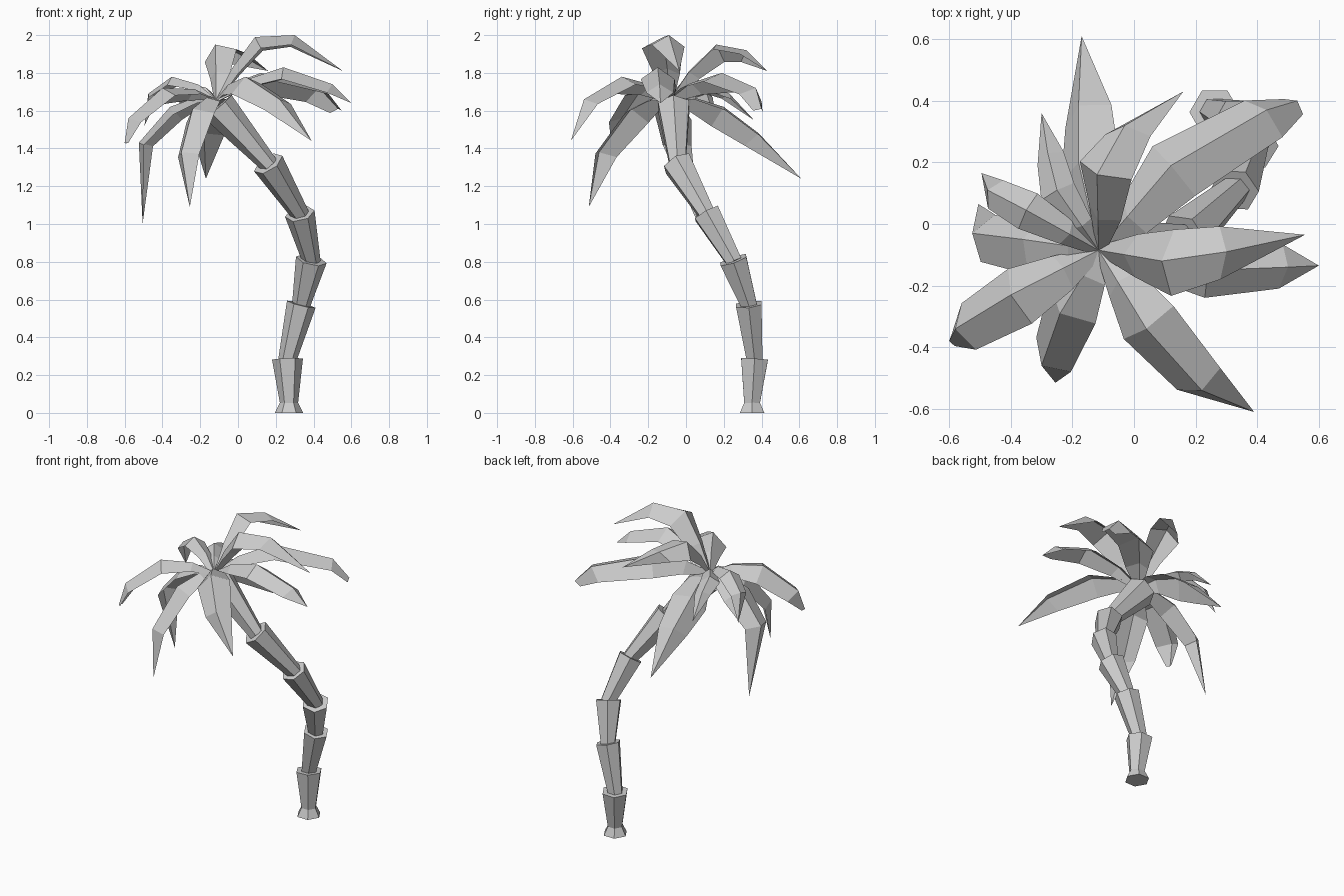
import bpy, bmesh, math
from mathutils import Matrix, Vector

old = bpy.data.objects.get("Cube")
if old:
    bpy.data.objects.remove(old, do_unlink=True)

grey = bpy.data.materials.new("plain_grey")
grey.use_nodes = True
COLOUR = (0.6, 0.6, 0.6, 1)
grey.diffuse_color = COLOUR
grey.node_tree.nodes["Principled BSDF"].inputs["Base Color"].default_value = COLOUR


def finish(name, bm):
    mesh = bpy.data.meshes.new(name)
    bm.to_mesh(mesh)
    bm.free()
    mesh.materials.append(grey)
    obj = bpy.data.objects.new(name, mesh)
    bpy.context.collection.objects.link(obj)
    return obj


def trunk_piece(name, rings, sides=6):
    """Closed six-sided piece; each ring is (centre, radius, axis)."""
    bm = bmesh.new()
    loops = []
    for centre, radius, axis in rings:
        turn = Vector((0, 0, 1)).rotation_difference(axis)
        loop = []
        for i in range(sides):
            a = math.tau * i / sides
            offset = Vector((math.cos(a), math.sin(a), 0)) * radius
            loop.append(bm.verts.new(centre + turn @ offset))
        loops.append(loop)
    for low, high in zip(loops, loops[1:]):
        for i in range(sides):
            j = (i + 1) % sides
            bm.faces.new((low[i], low[j], high[j], high[i]))
    bm.faces.new(loops[0][::-1])
    bm.faces.new(loops[-1])
    return finish(name, bm)


# Trunk: flared foot, then stacked pieces that widen upward
UP = Vector((0, 0, 1))
joints = [Vector(p) for p in (
    (0.27, 0.35, 0.06), (0.262, 0.363, 0.285), (0.335, 0.332, 0.575),
    (0.388, 0.25, 0.81), (0.327, 0.11, 1.055), (0.16, -0.045, 1.32),
    (-0.105, -0.065, 1.62))]
tops = [0.082, 0.078, 0.083, 0.08, 0.086, 0.095]
trunk_piece("trunk_foot", [(Vector((0.27, 0.35, 0)), 0.075, UP),
                           (joints[0], 0.045, UP)])
for n, (a, b) in enumerate(zip(joints, joints[1:])):
    axis = (b - a).normalized()
    trunk_piece(f"trunk_piece_{n + 1}",
                [(a - axis * 0.015, 0.047, axis), (b, tops[n], axis)])

# Fronds: folded leaves with a raised midrib, rolled so one half hangs lower
ROOT = Vector((-0.115, -0.085, 1.66))


def frond(name, near, far, tip, half, roll, tip_half=0.0):
    near, far, tip = Vector(near), Vector(far), Vector(tip)
    bud = ROOT.lerp(near, 0.4) + UP * 0.03
    path = [ROOT, bud, near, far, tip]
    widths = [0.02, half * 0.65, half, half * 0.8, tip_half]
    out = far - ROOT
    level = Vector((out.y, -out.x, 0)).normalized()
    bm = bmesh.new()
    rows = []
    for i, (p, w) in enumerate(zip(path, widths)):
        along = (path[min(i + 1, 4)] - path[max(i - 1, 0)]).normalized()
        side = Matrix.Rotation(math.radians(roll), 3, along) @ level
        normal = side.cross(along).normalized()
        if w == 0:
            rows.append([bm.verts.new(p)] * 3)
        else:
            rows.append([bm.verts.new(p + side * w * s - normal * w * 0.7 * abs(s))
                         for s in (-1, 0, 1)])
    for low, high in zip(rows, rows[1:]):
        for k in (0, 1):
            corners = dict.fromkeys((low[k], low[k + 1], high[k + 1], high[k]))
            bm.faces.new(list(corners))
    return finish(name, bm)


frond("frond_back", (-0.18, 0.2, 1.62), (-0.18, 0.385, 1.48), (-0.17, 0.61, 1.24), 0.11, -26)
frond("frond_back_high", (-0.12, 0.16, 1.95), (-0.03, 0.32, 1.92), (0.16, 0.43, 1.81), 0.095, -22)
frond("frond_back_left", (0.12, 0.19, 1.8), (0.43, 0.37, 1.72), (0.53, 0.4, 1.61), 0.11, -15, 0.04)
frond("frond_left_high", (0.09, -0.12, 1.99), (0.3, -0.09, 2.0), (0.555, -0.035, 1.81), 0.108, -4)
frond("frond_left_low", (0.24, -0.15, 1.83), (0.5, -0.14, 1.74), (0.6, -0.135, 1.64), 0.09, 0)
frond("frond_front_left", (0.04, -0.34, 1.78), (0.22, -0.54, 1.66), (0.39, -0.61, 1.44), 0.1, 15)
frond("frond_front", (-0.24, -0.29, 1.61), (-0.3, -0.46, 1.38), (-0.255, -0.515, 1.09), 0.1, 20)
frond("frond_front_right", (-0.4, -0.23, 1.72), (-0.58, -0.34, 1.56), (-0.6, -0.38, 1.43), 0.1, 15, 0.02)
frond("frond_right", (-0.36, -0.05, 1.62), (-0.525, -0.03, 1.43), (-0.505, 0.065, 1.0), 0.1, 10)
frond("frond_right_high", (-0.35, 0.045, 1.78), (-0.475, 0.11, 1.69), (-0.495, 0.165, 1.52), 0.065, 0)
frond("frond_back_right", (-0.25, 0.11, 1.74), (-0.28, 0.23, 1.69), (-0.3, 0.36, 1.55), 0.06, 0)
